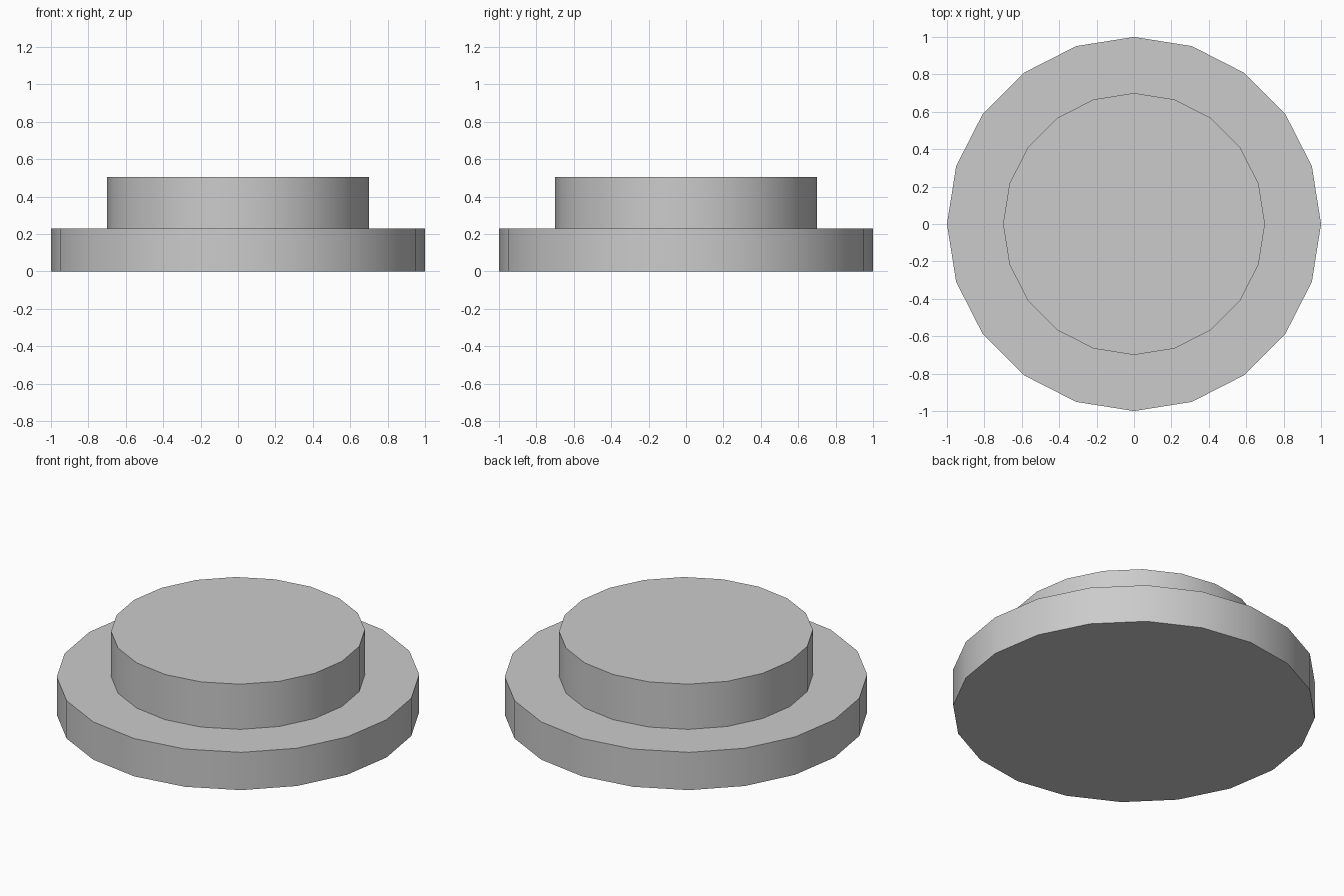
import bpy
import bmesh
from math import cos, sin, pi, radians

if "Cube" in bpy.data.objects:
    bpy.data.objects.remove(bpy.data.objects["Cube"])

SIDES = 20

# Stepped outline as (radius, height), from the underside edge to the top edge
PROFILE = [(1.0, 0.0), (1.0, 0.23), (0.70, 0.23), (0.70, 0.505)]

bm = bmesh.new()
rings = [[bm.verts.new((r * cos(2 * pi * i / SIDES), r * sin(2 * pi * i / SIDES), z))
          for i in range(SIDES)] for r, z in PROFILE]

# Rim, step and raised wall
for lower, upper in zip(rings, rings[1:]):
    for i in range(SIDES):
        j = (i + 1) % SIDES
        bm.faces.new((lower[i], lower[j], upper[j], upper[i]))

# Underside and top caps
bm.faces.new(rings[0][::-1])
bm.faces.new(rings[-1])

mesh = bpy.data.meshes.new("stepped_disc")
bm.to_mesh(mesh)
bm.free()
disc = bpy.data.objects.new("stepped_disc", mesh)
bpy.context.collection.objects.link(disc)

# Smooth round walls, crisp rims
bpy.context.view_layer.objects.active = disc
disc.select_set(True)
bpy.ops.object.shade_smooth_by_angle(angle=radians(30))
